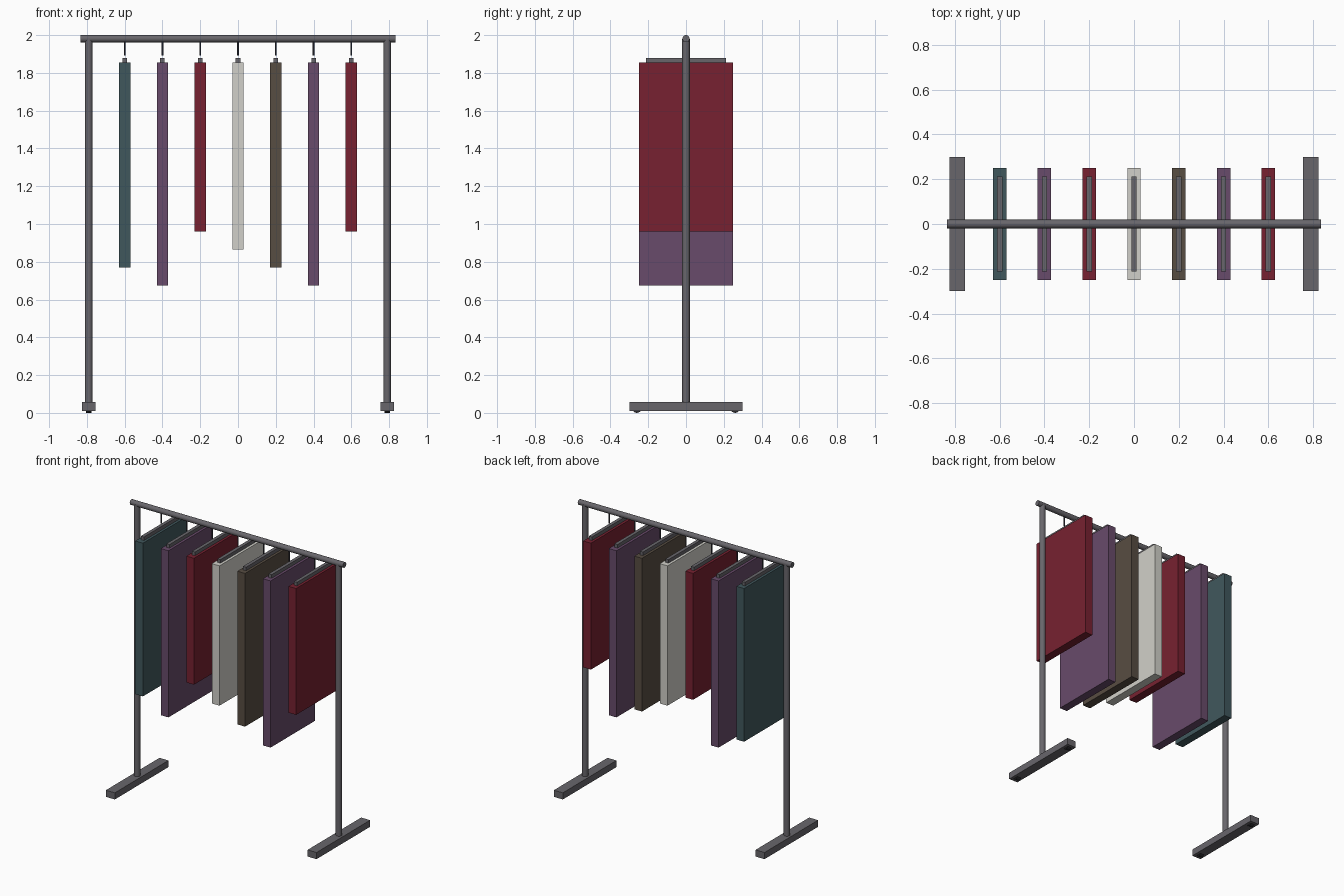
import bpy, math

if "Cube" in bpy.data.objects:
    bpy.data.objects.remove(bpy.data.objects["Cube"])


def material(name, rgb):
    m = bpy.data.materials.new(name)
    lin = [(c / 255) ** 2.2 for c in rgb]
    m.diffuse_color = (*lin, 1)
    m.use_nodes = True
    m.node_tree.nodes["Principled BSDF"].inputs["Base Color"].default_value = m.diffuse_color
    return m


METAL = material("dark_metal", (104, 102, 107))
HOOK = material("hook_metal", (60, 60, 70))
RUBBER = material("rubber", (45, 45, 48))
TEAL = material("teal_cloth", (66, 88, 93))
PURPLE = material("purple_cloth", (104, 76, 106))
RED = material("red_cloth", (118, 38, 52))
CREAM = material("cream_cloth", (208, 207, 200))
BROWN = material("brown_cloth", (88, 78, 68))


def box(name, loc, size, mat):
    bpy.ops.mesh.primitive_cube_add(size=1, location=loc)
    o = bpy.context.object
    o.name = name
    o.scale = size
    bpy.ops.object.transform_apply(location=False, rotation=False)
    o.data.materials.append(mat)
    return o


def rod(name, loc, radius, length, mat, axis="z", sides=20):
    rot = (0, math.pi / 2, 0) if axis == "x" else (0, 0, 0)
    bpy.ops.mesh.primitive_cylinder_add(vertices=sides, radius=radius, depth=length,
                                        location=loc, rotation=rot)
    o = bpy.context.object
    o.name = name
    o.data.materials.append(mat)
    bpy.ops.object.shade_smooth_by_angle()
    return o


# Top rail
rod("top_rail", (0, 0, 1.981), 0.019, 1.67, METAL, "x")

# Posts, feet and small casters on both ends
for side, sx in (("left", -1), ("right", 1)):
    x = sx * 0.79
    rod(f"{side}_post", (x, 0, 1.005), 0.02, 1.95, METAL)
    box(f"{side}_foot", (x, 0, 0.0335), (0.07, 0.6, 0.047), METAL)
    for end, sy in (("front", -1), ("back", 1)):
        rod(f"{side}_{end}_caster", (x, sy * 0.26, 0.025), 0.025, 0.03, RUBBER, "x", 16)

# Hanging garments: (bottom height, cloth)
garments = [(0.77, TEAL), (0.675, PURPLE), (0.96, RED), (0.865, CREAM),
            (0.77, BROWN), (0.675, PURPLE), (0.96, RED)]
TOP = 1.855
for i, (bottom, cloth) in enumerate(garments):
    x = -0.6 + 0.2 * i
    box(f"garment_{i + 1}", (x, 0, (TOP + bottom) / 2), (0.06, 0.5, TOP - bottom), cloth)
    box(f"hanger_bar_{i + 1}", (x, 0, 1.867), (0.024, 0.426, 0.026), METAL)
    rod(f"hanger_hook_{i + 1}", (x, 0, 1.932), 0.005, 0.08, HOOK, sides=10)
